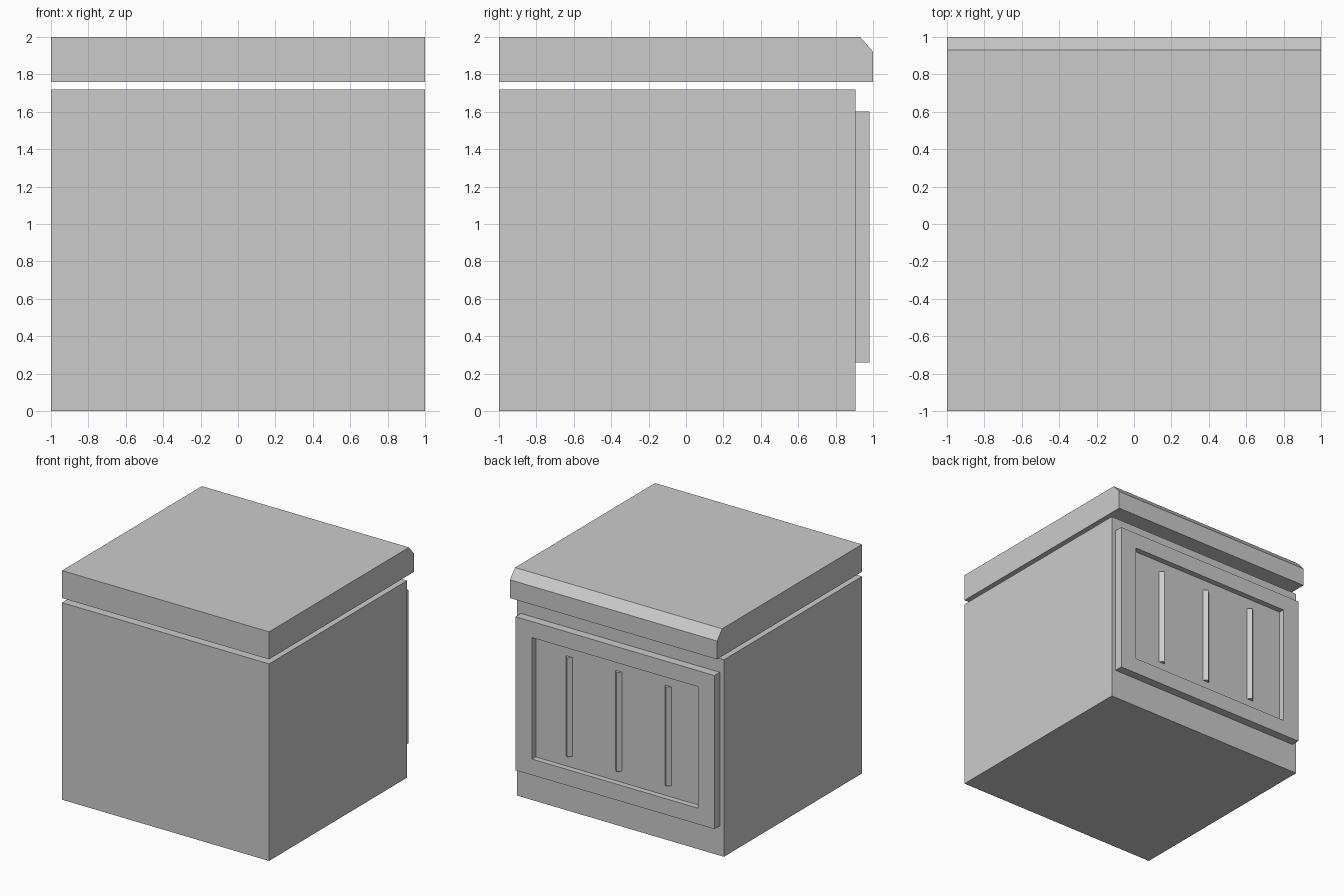
import bpy
import bmesh
from mathutils import Vector

cube = bpy.data.objects.get("Cube")
if cube:
    bpy.data.objects.remove(cube, do_unlink=True)

grey = bpy.data.materials.new("plain grey")
grey.use_nodes = True
colour = (0.6, 0.6, 0.6, 1)
grey.diffuse_color = colour
grey.node_tree.nodes["Principled BSDF"].inputs["Base Color"].default_value = colour


def finish(name, bm):
    bmesh.ops.recalc_face_normals(bm, faces=bm.faces)
    mesh = bpy.data.meshes.new(name)
    bm.to_mesh(mesh)
    bm.free()
    mesh.materials.append(grey)
    obj = bpy.data.objects.new(name, mesh)
    bpy.context.collection.objects.link(obj)
    return obj


def prism(name, profile, direction):
    """Extrude a closed profile along a direction."""
    bm = bmesh.new()
    face = bm.faces.new([bm.verts.new(p) for p in profile])
    result = bmesh.ops.extrude_face_region(bm, geom=[face], use_keep_orig=True)
    moved = [v for v in result["geom"] if isinstance(v, bmesh.types.BMVert)]
    bmesh.ops.translate(bm, verts=moved, vec=direction)
    return finish(name, bm)


def box_mesh(low, high):
    low, high = Vector(low), Vector(high)
    bm = bmesh.new()
    bmesh.ops.create_cube(bm, size=1)
    bmesh.ops.scale(bm, verts=bm.verts, vec=high - low)
    bmesh.ops.translate(bm, verts=bm.verts, vec=(low + high) / 2)
    return bm


# Cabinet body
BODY_BACK = 0.905
finish("cabinet_body", box_mesh((-1, -1, 0), (1, BODY_BACK, 1.72)))

# Floating lid with a sloped rear edge
lid_profile = [(-1, -1, 1.76), (-1, 1, 1.76), (-1, 1, 1.92), (-1, 0.93, 2), (-1, -1, 2)]
prism("lid", lid_profile, (2, 0, 0))

# Rear panel with a sunken centre
PANEL_Z, PANEL_BACK, DEPTH = 0.93, 0.98, 0.05
bm = box_mesh((-0.96, BODY_BACK, 0.26), (0.96, PANEL_BACK, 1.6))
bm.normal_update()
back = max(bm.faces, key=lambda f: f.calc_center_median().y)
bmesh.ops.inset_individual(bm, faces=[back], thickness=0.14)
for v in back.verts:
    v.co.x = 0.8 if v.co.x > 0 else -0.8
    v.co.z = PANEL_Z + (0.53 if v.co.z > PANEL_Z else -0.53)
floor = bmesh.ops.extrude_discrete_faces(bm, faces=[back])["faces"][0]
bmesh.ops.translate(bm, verts=floor.verts, vec=(0, -DEPTH, 0))
finish("rear_panel", bm)

# Three upright ridges in the sunken centre
RIDGE, HEIGHT = 0.031, 0.865
base_y, base_z = PANEL_BACK - DEPTH, PANEL_Z - HEIGHT / 2
for side, label in zip((-1, 0, 1), ("right", "middle", "left")):
    x = side * 0.478
    ridge_profile = [(x - RIDGE, base_y, base_z), (x + RIDGE, base_y, base_z),
                     (x, base_y + RIDGE, base_z)]
    prism(label + "_ridge", ridge_profile, (0, 0, HEIGHT))
